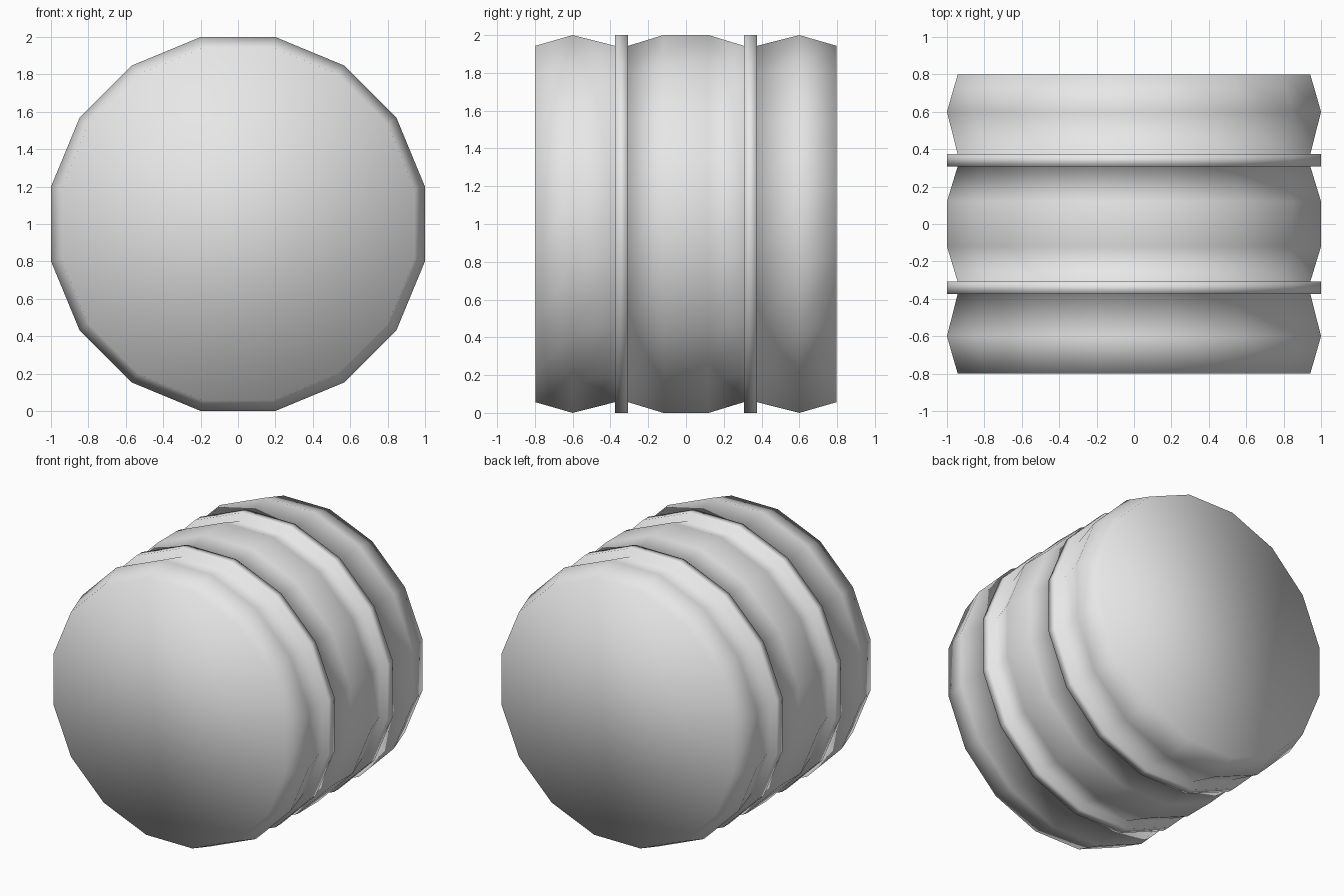
import bpy
import bmesh
from math import cos, sin, pi

default_cube = bpy.data.objects.get("Cube")
if default_cube:
    bpy.data.objects.remove(default_cube, do_unlink=True)

SIDES = 16
OUTER = 1.0       # flat-to-centre radius of bulges and bands
GROOVE = 0.943    # flat-to-centre radius of grooves and ends

# Back half of the lathe profile: (distance along y, radius)
half_profile = [
    (0.12, OUTER),      # middle bulge
    (0.307, GROOVE),
    (0.307, OUTER),     # raised band
    (0.375, OUTER),
    (0.375, GROOVE),
    (0.6, OUTER),       # end bulge
    (0.798, GROOVE),
]
profile = [(-y, r) for y, r in reversed(half_profile)] + half_profile

# Light grey material
grey = bpy.data.materials.new("light grey")
grey.use_nodes = True
colour = (0.8, 0.8, 0.8, 1.0)
grey.diffuse_color = colour
grey.node_tree.nodes["Principled BSDF"].inputs["Base Color"].default_value = colour

# Banded barrel body with flat sides at top, bottom, left and right
bm = bmesh.new()
rings = []
for y, r in profile:
    corner = r / cos(pi / SIDES)
    angles = [(i + 0.5) * 2 * pi / SIDES for i in range(SIDES)]
    rings.append([bm.verts.new((corner * cos(a), y, OUTER + corner * sin(a)))
                  for a in angles])
for near, far in zip(rings, rings[1:]):
    for i in range(SIDES):
        j = (i + 1) % SIDES
        bm.faces.new((near[i], near[j], far[j], far[i]))

# Flat end caps
bm.faces.new(rings[0])
bm.faces.new(rings[-1])
bmesh.ops.recalc_face_normals(bm, faces=bm.faces)
for face in bm.faces:
    face.smooth = True

mesh = bpy.data.meshes.new("banded_barrel")
bm.to_mesh(mesh)
bm.free()
mesh.materials.append(grey)
barrel = bpy.data.objects.new("banded_barrel", mesh)
bpy.context.collection.objects.link(barrel)
